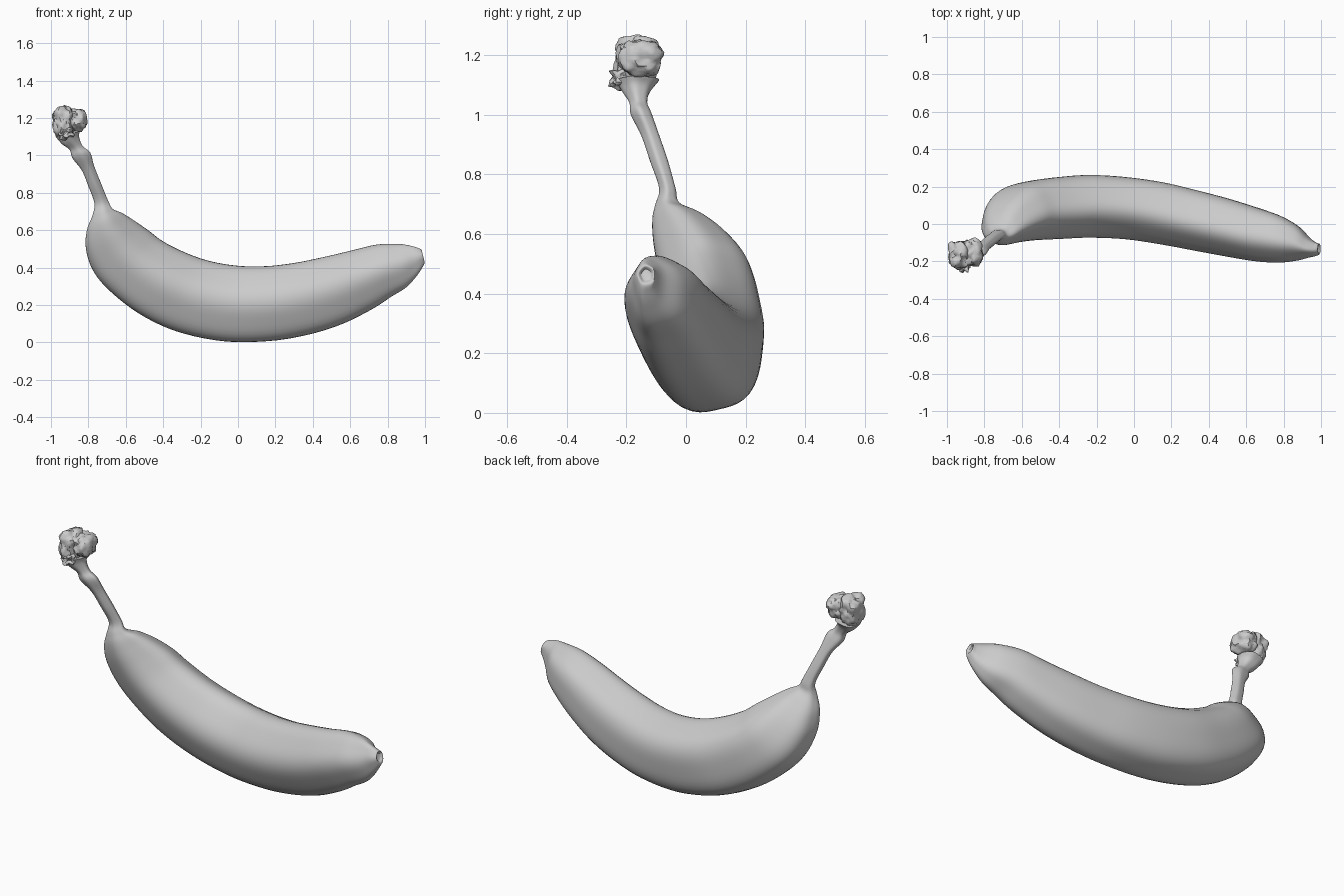
import bpy, bmesh, math
from mathutils import Vector, noise

if "Cube" in bpy.data.objects:
    bpy.data.objects.remove(bpy.data.objects["Cube"])

SIDES, STEPS = 50, 5


def finish(bm, name, angle):
    bmesh.ops.recalc_face_normals(bm, faces=bm.faces)
    mesh = bpy.data.meshes.new(name)
    bm.to_mesh(mesh)
    bm.free()
    ob = bpy.data.objects.new(name, mesh)
    bpy.context.collection.objects.link(ob)
    bpy.ops.object.select_all(action='DESELECT')
    ob.select_set(True)
    bpy.context.view_layer.objects.active = ob
    bpy.ops.object.shade_smooth_by_angle(angle=math.radians(angle))
    return ob


def smooth_sections(rows):
    # Catmull-Rom interpolation between the key sections
    out = []
    for i in range(len(rows) - 1):
        p = [rows[max(i - 1, 0)], rows[i], rows[i + 1], rows[min(i + 2, len(rows) - 1)]]
        for s in range(STEPS):
            t = s / STEPS
            out.append([0.5 * (2 * b + (c - a) * t + (2 * a - 5 * b + 4 * c - d) * t * t
                               + (3 * b - a - 3 * c + d) * t ** 3) for a, b, c, d in zip(*p)])
    return out + [rows[-1]]


def profile(ridge):
    # rounded five-sided section, normalised to +-1 in both directions
    pts = []
    for k in range(SIDES):
        a = math.tau * k / SIDES
        r = 1 + ridge * math.cos(5 * (a - math.radians(101)))
        pts.append((r * math.cos(a), r * math.sin(a)))
    spans = [(min(c), max(c)) for c in zip(*pts)]
    return [tuple(2 * (v - lo) / (hi - lo) - 1 for v, (lo, hi) in zip(p, spans)) for p in pts]


def loft(name, rows, ridge, angle=50):
    bm = bmesh.new()
    shape = profile(ridge)
    rings = []
    for ix, iz, ox, oz, y0, y1 in smooth_sections(rows):
        mid = Vector(((ix + ox) / 2, (y0 + y1) / 2, (iz + oz) / 2))
        up = Vector(((ix - ox) / 2, 0, (iz - oz) / 2))
        side = Vector((0, (y1 - y0) / 2, 0))
        rings.append([bm.verts.new(mid + side * a + up * b) for a, b in shape])
    for r0, r1 in zip(rings, rings[1:]):
        for k in range(SIDES):
            n = (k + 1) % SIDES
            bm.faces.new((r0[k], r0[n], r1[n], r1[k]))
    bm.faces.new(rings[0])
    bm.faces.new(rings[-1])
    return finish(bm, name, angle)


# Each section: inner x, z, outer x, z, y min, y max
stem = [
    (-0.845, 1.13, -0.975, 1.10, -0.235, -0.09),
    (-0.85, 1.10, -0.94, 1.06, -0.215, -0.12),
    (-0.83, 1.05, -0.90, 1.03, -0.19, -0.13),
    (-0.79, 1.015, -0.885, 0.985, -0.185, -0.115),
    (-0.768, 0.94, -0.835, 0.92, -0.15, -0.09),
    (-0.732, 0.85, -0.80, 0.835, -0.12, -0.06),
    (-0.695, 0.76, -0.768, 0.745, -0.09, -0.035),
]
fruit = [
    (-0.67, 0.715, -0.778, 0.68, -0.103, -0.02),
    (-0.62, 0.692, -0.808, 0.60, -0.113, 0.06),
    (-0.56, 0.655, -0.813, 0.50, -0.11, 0.135),
    (-0.48, 0.60, -0.775, 0.385, -0.097, 0.20),
    (-0.40, 0.54, -0.69, 0.28, -0.087, 0.232),
    (-0.28, 0.48, -0.53, 0.155, -0.08, 0.252),
    (-0.15, 0.435, -0.33, 0.06, -0.073, 0.262),
    (0.00, 0.41, -0.08, 0.007, -0.082, 0.25),
    (0.15, 0.408, 0.17, 0.008, -0.112, 0.222),
    (0.30, 0.425, 0.38, 0.043, -0.145, 0.18),
    (0.45, 0.455, 0.56, 0.10, -0.175, 0.137),
    (0.60, 0.49, 0.72, 0.18, -0.20, 0.088),
    (0.74, 0.523, 0.82, 0.245, -0.206, 0.045),
    (0.85, 0.527, 0.90, 0.295, -0.195, -0.01),
    (0.91, 0.52, 0.955, 0.355, -0.18, -0.072),
    (0.955, 0.508, 0.985, 0.40, -0.172, -0.098),
    (0.982, 0.495, 0.998, 0.43, -0.162, -0.105),
    (0.974, 0.482, 0.984, 0.444, -0.15, -0.117),
]
loft("banana_body_and_stem", stem + fruit, 0.035)


# Rough torn crown where the stem was cut from the bunch
def lump(name, centre, radii, seed, rough):
    bm = bmesh.new()
    bmesh.ops.create_icosphere(bm, subdivisions=4, radius=1)
    for v in bm.verts:
        n = v.co.normalized()
        d = 1 + rough * noise.noise(n * 1.8 + Vector((seed, 0, 0)))
        d += rough * 0.4 * noise.noise(n * 5 + Vector((0, seed, 0)))
        # slightly boxy ellipsoid
        boxy = sum(abs(c) ** 3 for c in n) ** (-1 / 3)
        v.co = Vector(centre) + Vector([c * boxy * d * r for c, r in zip(n, radii)])
    return finish(bm, name, 40)


lump("crown_husk", (-0.937, -0.165, 1.182), (0.058, 0.07, 0.076), 3.1, 0.25)
lump("crown_cut_end", (-0.866, -0.152, 1.19), (0.053, 0.068, 0.056), 7.4, 0.25)
lump("crown_torn_flap", (-0.915, -0.212, 1.12), (0.035, 0.037, 0.032), 5.7, 0.5)
